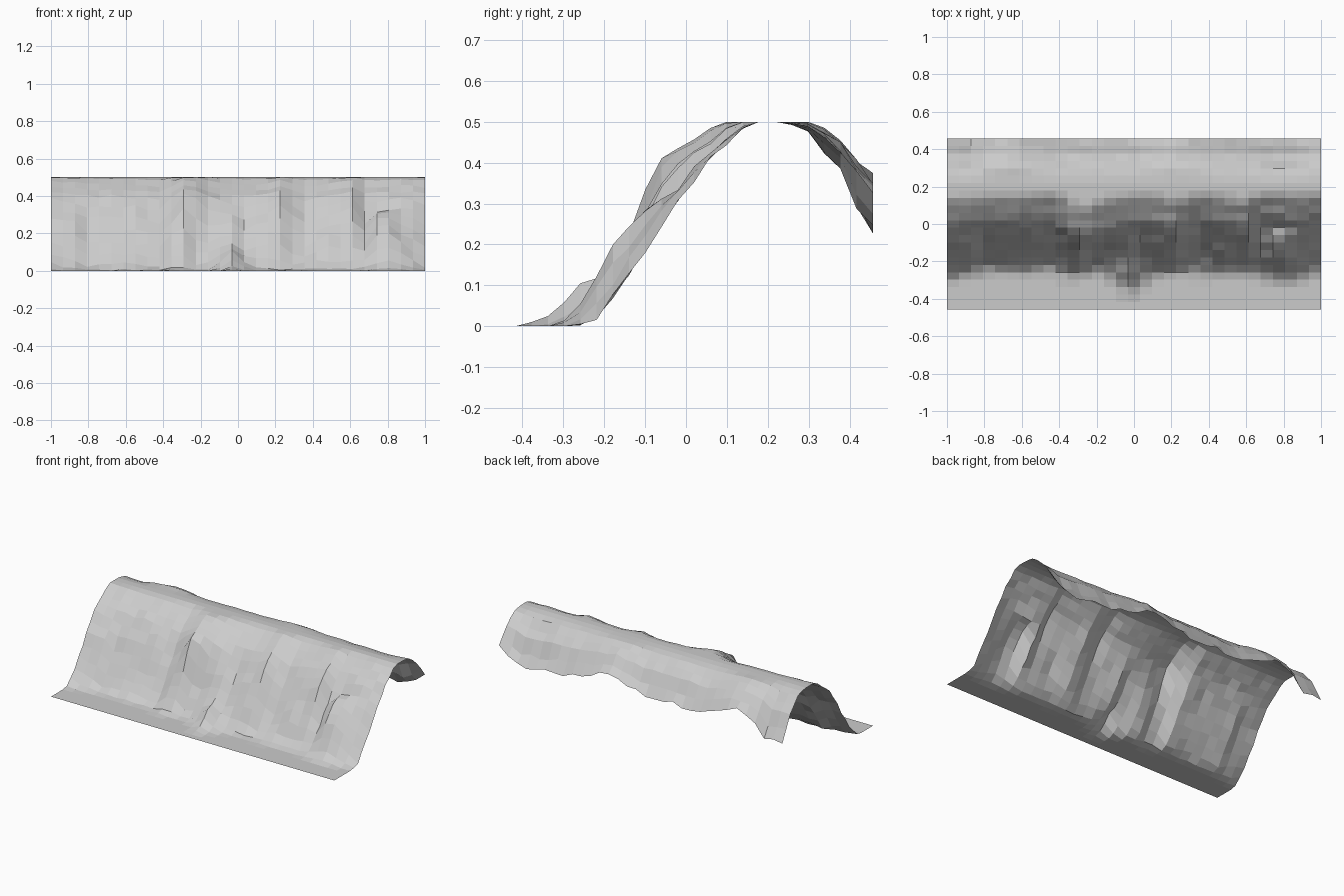
import bpy, bmesh, random

if "Cube" in bpy.data.objects:
    bpy.data.objects.remove(bpy.data.objects["Cube"])

random.seed(4)
NX, NY, HALF_Y = 32, 24, 0.457


def lerp_table(pts, t):
    """Piecewise linear lookup in a sorted list of (position, value)."""
    if t <= pts[0][0]:
        return pts[0][1]
    for (a, va), (b, vb) in zip(pts, pts[1:]):
        if t <= b:
            return va + (vb - va) * (t - a) / (b - a)
    return pts[-1][1]


# Cliff profile: height, then y when most recessed and when most protruding
front_profile = [(0, -.25, -.42), (.015, -.215, -.36), (.06, -.178, -.3), (.12, -.132, -.26),
                 (.2, -.08, -.2), (.3, -.015, -.15), (.4, .065, -.09), (.45, .115, .01),
                 (.485, .15, .06), (.5, .185, .1)]

# Rear slope (y, z) at its lowest and highest
rear_low = [(.24, .5), (.3, .475), (.34, .42), (.38, .38), (.42, .28), (.457, .22)]
rear_high = [(.3, .5), (.34, .485), (.38, .455), (.457, .375)]

# Buttresses along the face: x, then bulge (0..1) at foot, middle and top
buttresses = [
    (-1, .48, .5, .5), (-.87, .2, .45, .4), (-.81, .08, .15, .3), (-.6, .15, .2, .3),
    (-.42, .06, .1, .15), (-.36, .35, .45, .45), (-.29, .3, .6, 1), (-.23, .1, .25, .9),
    (-.16, .15, .2, .5), (-.03, .95, .5, .3), (.03, .65, .25, .25), (.16, .12, .55, .35),
    (.22, .08, .55, .55), (.29, .12, .2, .3), (.35, .3, .12, .1), (.48, .12, .45, .3),
    (.61, .15, .4, .55), (.67, .3, .15, .1), (.76, .5, .95, .15), (.83, .55, .8, .2),
    (.9, .35, .4, .2), (1, .1, .06, .1)]
foot, middle, top = ([(b[0], b[k]) for b in buttresses] for k in (1, 2, 3))

# Height of the broken rear edge along x
rear_edge = [(-1, .25), (-.87, .23), (-.81, .32), (-.7, .375), (-.52, .325), (-.42, .275),
             (-.17, .29), (.04, .29), (.22, .35), (.45, .28), (.68, .25), (.85, .22), (1, .32)]


def height(x, y):
    if y > .21:
        f = (lerp_table(rear_edge, x) - .22) / .155 + random.uniform(-.1, .1)
        f = min(1, max(0, f))
        lo, hi = lerp_table(rear_low, y), lerp_table(rear_high, y)
        return lo + (hi - lo) * f
    f = lerp_table([(-.28, lerp_table(foot, x)), (-.16, lerp_table(middle, x)),
                    (-.02, lerp_table(top, x))], y)
    f = min(1, max(0, f + random.uniform(-.06, .06)))
    # Slide the whole profile forward by the bulge, then read its height at y
    return lerp_table([(a + (b - a) * f, z) for z, a, b in front_profile], y)


# Cliff sheet: faceted height grid
bm = bmesh.new()
rows = []
for j in range(NY):
    y = -HALF_Y + 2 * HALF_Y * j / (NY - 1)
    rows.append([])
    for i in range(NX):
        x = -1 + 2 * i / (NX - 1)
        rows[-1].append(bm.verts.new((x, y, height(x, y))))
for a, b in zip(rows, rows[1:]):
    for i in range(NX - 1):
        bm.faces.new((a[i], a[i + 1], b[i + 1], b[i]))
mesh = bpy.data.meshes.new("cliff_face")
bm.to_mesh(mesh)
bm.free()
bpy.context.collection.objects.link(bpy.data.objects.new("cliff_face", mesh))
